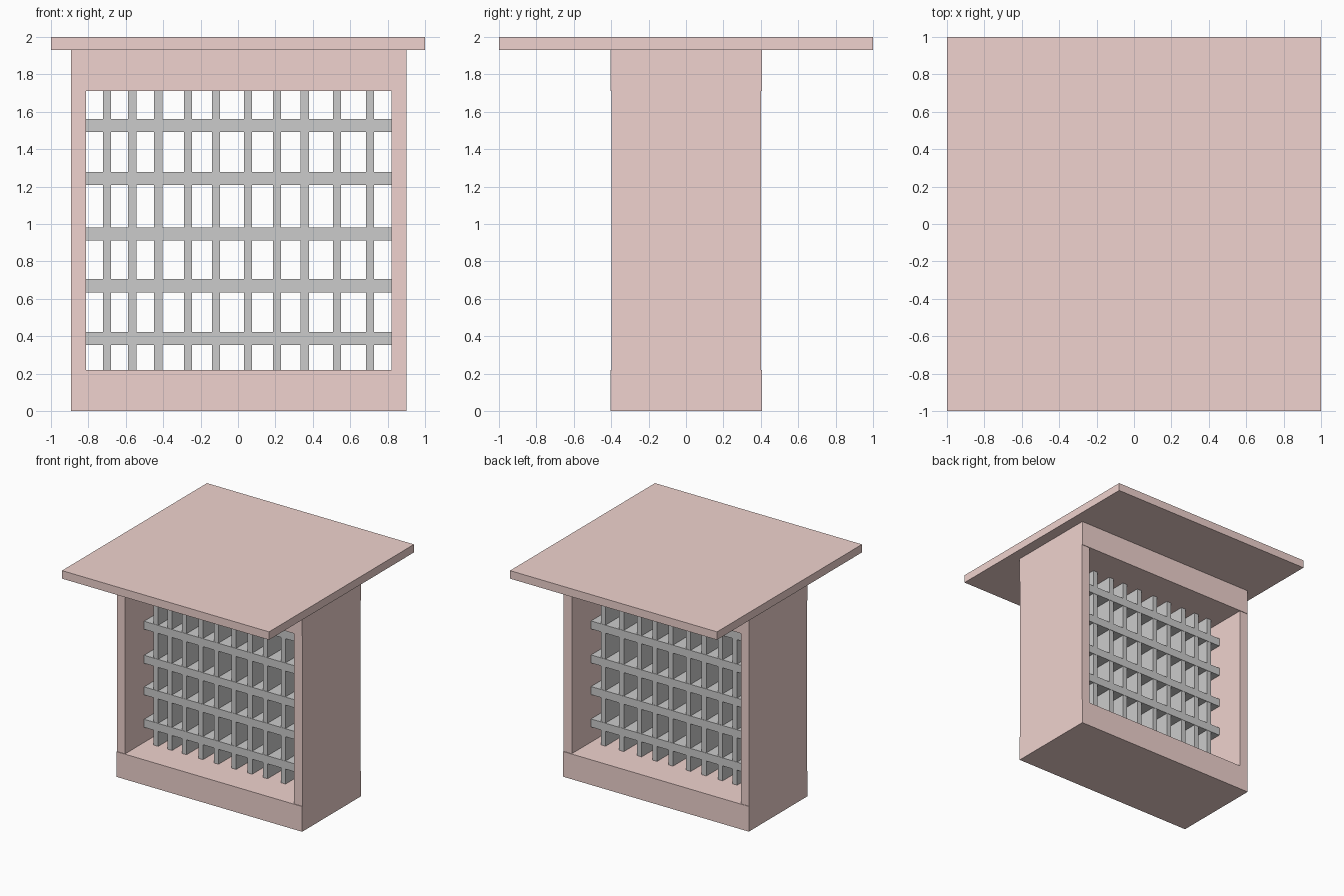
import bpy

if "Cube" in bpy.data.objects:
    bpy.data.objects.remove(bpy.data.objects["Cube"])

wood = bpy.data.materials.new("red_wood")
wood.diffuse_color = (0.87, 0.65, 0.62, 1.0)
wood.use_nodes = True
wood.node_tree.nodes["Principled BSDF"].inputs["Base Color"].default_value = wood.diffuse_color


def box(name, x, y, z, mat=None):
    """Axis-aligned box from (min, max) ranges."""
    bpy.ops.mesh.primitive_cube_add(size=1, location=[sum(r) / 2 for r in (x, y, z)])
    ob = bpy.context.object
    ob.name = name
    ob.scale = [r[1] - r[0] for r in (x, y, z)]
    bpy.ops.object.transform_apply(location=False, rotation=False, scale=True)
    if mat:
        ob.data.materials.append(mat)
    return ob


# Wooden frame: roof slab, base, lintel and two side walls
outer_x, outer_y = (-0.892, 0.902), (-0.403, 0.407)
wall_y = (-0.398, 0.402)
box("roof_slab", (-1, 1), (-1, 1), (1.93, 2.0), wood)
box("base", outer_x, outer_y, (0, 0.22), wood)
box("lintel", outer_x, outer_y, (1.71, 1.93), wood)
box("left_wall", (-0.892, -0.812), wall_y, (0.22, 1.71), wood)
box("right_wall", (0.822, 0.902), wall_y, (0.22, 1.71), wood)

# Lattice: unevenly spaced upright and cross bars
for i, x in enumerate([-0.70, -0.566, -0.426, -0.267, -0.117,
                       0.054, 0.209, 0.357, 0.53, 0.706]):
    box(f"upright_bar_{i + 1}", (x - 0.022, x + 0.022), (-0.133, 0.133), (0.22, 1.71))
for i, z in enumerate([0.387, 0.67, 0.946, 1.243, 1.526]):
    box(f"cross_bar_{i + 1}", (-0.812, 0.822), (-0.136, 0.136), (z - 0.035, z + 0.035))
